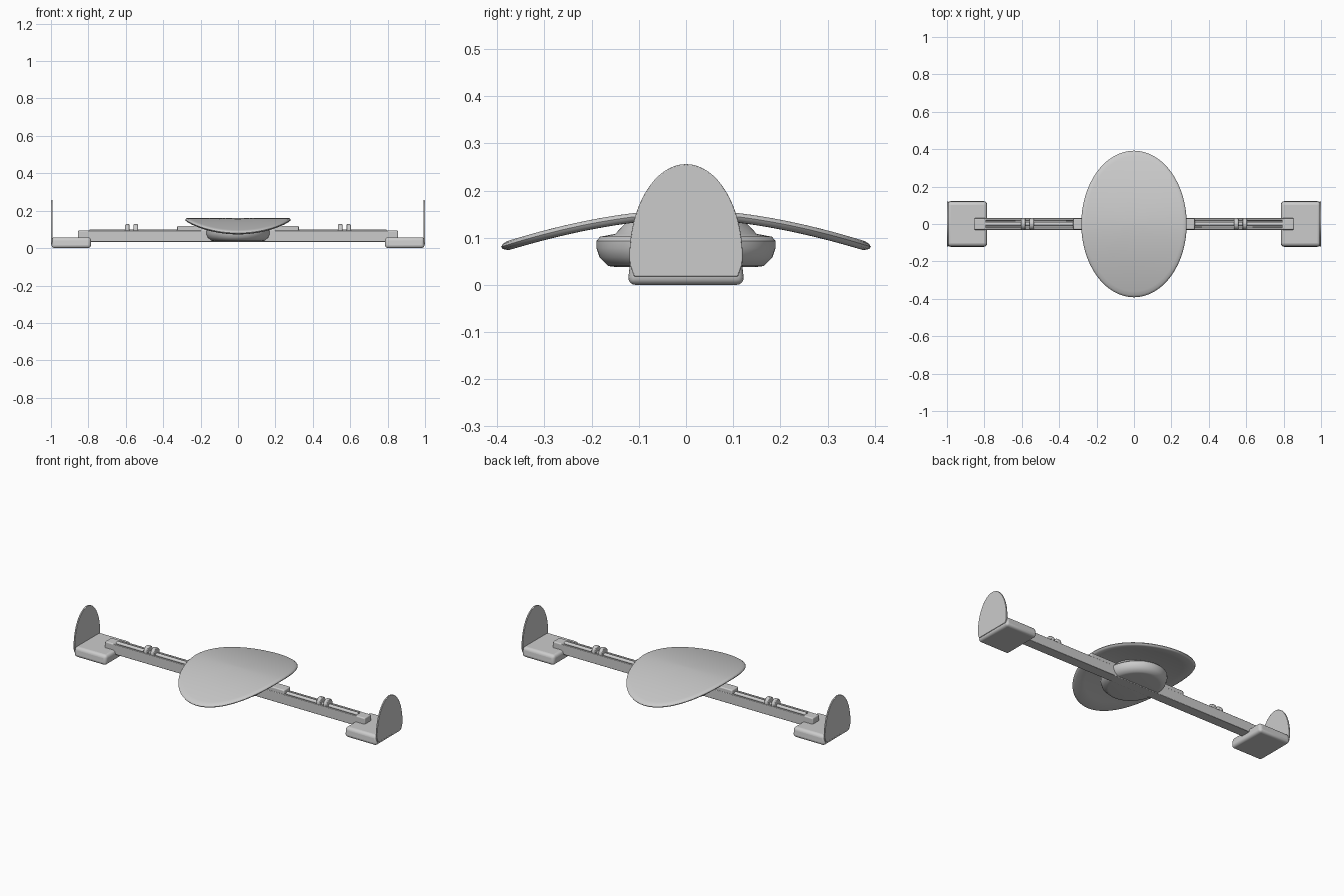
import bpy, bmesh, math
from mathutils import Vector

if "Cube" in bpy.data.objects:
    bpy.data.objects.remove(bpy.data.objects["Cube"])


def finish(name, bm, bevel=0.0, segs=3, angle=40):
    bmesh.ops.recalc_face_normals(bm, faces=bm.faces[:])
    me = bpy.data.meshes.new(name)
    bm.to_mesh(me)
    bm.free()
    ob = bpy.data.objects.new(name, me)
    bpy.context.collection.objects.link(ob)
    if bevel:
        m = ob.modifiers.new("Bevel", 'BEVEL')
        m.width, m.segments, m.limit_method = bevel, segs, 'ANGLE'
        m.angle_limit = math.radians(25)
    bpy.ops.object.select_all(action='DESELECT')
    ob.select_set(True)
    bpy.context.view_layer.objects.active = ob
    bpy.ops.object.shade_smooth_by_angle(angle=math.radians(angle))
    return ob


def loft(name, rings, **kw):
    # skin closed rings of points and cap both ends
    bm = bmesh.new()
    vs = [[bm.verts.new(p) for p in r] for r in rings]
    n = len(rings[0])
    for a, b in zip(vs, vs[1:]):
        for i in range(n):
            j = (i + 1) % n
            bm.faces.new((a[i], a[j], b[j], b[i]))
    bm.faces.new(vs[0])
    bm.faces.new(vs[-1])
    return finish(name, bm, **kw)


def bar(name, x0, x1, profile, **kw):
    return loft(name, [[(x, y, z) for y, z in profile] for x in (x0, x1)], **kw)


def ellipse(rx, ry, z, n=64):
    return [(rx * math.cos(2 * math.pi * i / n), ry * math.sin(2 * math.pi * i / n), z)
            for i in range(n)]


def rect(hy, z0, z1):
    return [(-hy, z0), (hy, z0), (hy, z1), (-hy, z1)]


# seat: thin oval shell arched from front to back, with a rounded rim
section = [(s, 0.0) for s in (0.03, 0.2, 0.4, 0.6, 0.8, 0.92, 0.97)]
section += [(0.99, -0.003), (1.0, -0.008), (0.99, -0.014)]
section += [(s, -0.02) for s in (0.96, 0.8, 0.6, 0.4, 0.2, 0.03)]
rings = []
for s, dz in section:
    rings.append([(x, y, 0.16 - 0.022 * abs(y / 0.2) ** 1.75 + dz + 0.002)
                  for x, y, _ in ellipse(0.282 * s, 0.392 * s, 0)])
loft("seat", rings)

# hub: oval dish below the seat, with a neck carrying the seat
hub = [(0.13, 0.150, 0.040), (0.145, 0.165, 0.042), (0.165, 0.183, 0.060),
       (0.172, 0.190, 0.080), (0.172, 0.190, 0.095), (0.163, 0.182, 0.104),
       (0.14, 0.15, 0.110), (0.12, 0.12, 0.142)]
loft("hub", [ellipse(*h) for h in hub])

# central section of the beam
bar("beam_core", -0.2, 0.2, rect(0.031, 0.036, 0.10), bevel=0.004)

for side, s in (("left", -1), ("right", 1)):
    # arm: long beam with a groove along its top
    groove = [(-0.031, 0.036), (0.031, 0.036), (0.031, 0.096), (0.019, 0.096),
              (0.019, 0.084), (-0.019, 0.084), (-0.019, 0.096), (-0.031, 0.096)]
    bar(side + "_arm", s * 0.16, s * 0.80, groove, bevel=0.003, segs=2)
    bar(side + "_arm_tip", s * 0.79, s * 0.856, rect(0.031, 0.036, 0.096), bevel=0.006)
    # riser next to the seat
    bar(side + "_riser", s * 0.14, s * 0.325, rect(0.03, 0.085, 0.12), bevel=0.006)
    # rod lying in the groove, and its two collars
    disc = [(0.012 * math.cos(k * math.pi / 10), 0.09 + 0.012 * math.sin(k * math.pi / 10))
            for k in range(20)]
    bar(side + "_rod", s * 0.31, s * 0.795, disc)
    collar = [(0.03 * math.cos(k * math.pi / 16), 0.1 + 0.03 * math.sin(k * math.pi / 16))
              for k in range(32)]
    for i, x in enumerate((0.535, 0.58)):
        bar(f"{side}_collar_{i + 1}", s * x, s * (x + 0.023), collar, bevel=0.004, segs=2)

    # foot pad: rounded block, narrower at the top
    bm = bmesh.new()
    bmesh.ops.create_cube(bm, size=1)
    for v in bm.verts:
        top = v.co.z > 0
        v.co = Vector((s * 0.8915 + v.co.x * 0.211,
                       v.co.y * (0.235 if top else 0.248), 0.06 if top else 0.002))
    finish(side + "_foot_pad", bm, bevel=0.017, segs=4)

    # end fin: thin upright plate with an elliptical top
    outline = [(0.11, 0.02), (0.119, 0.045)]
    outline += [(0.12 * math.cos(math.pi * k / 32), 0.06 + 0.198 * math.sin(math.pi * k / 32))
                for k in range(33)]
    outline += [(-0.119, 0.045), (-0.11, 0.02)]
    bar(side + "_fin", s * 0.991, s * 1.0, outline, bevel=0.002, segs=2)

# stand the model on the ground
for ob in bpy.context.collection.objects:
    ob.location.z -= 0.002
